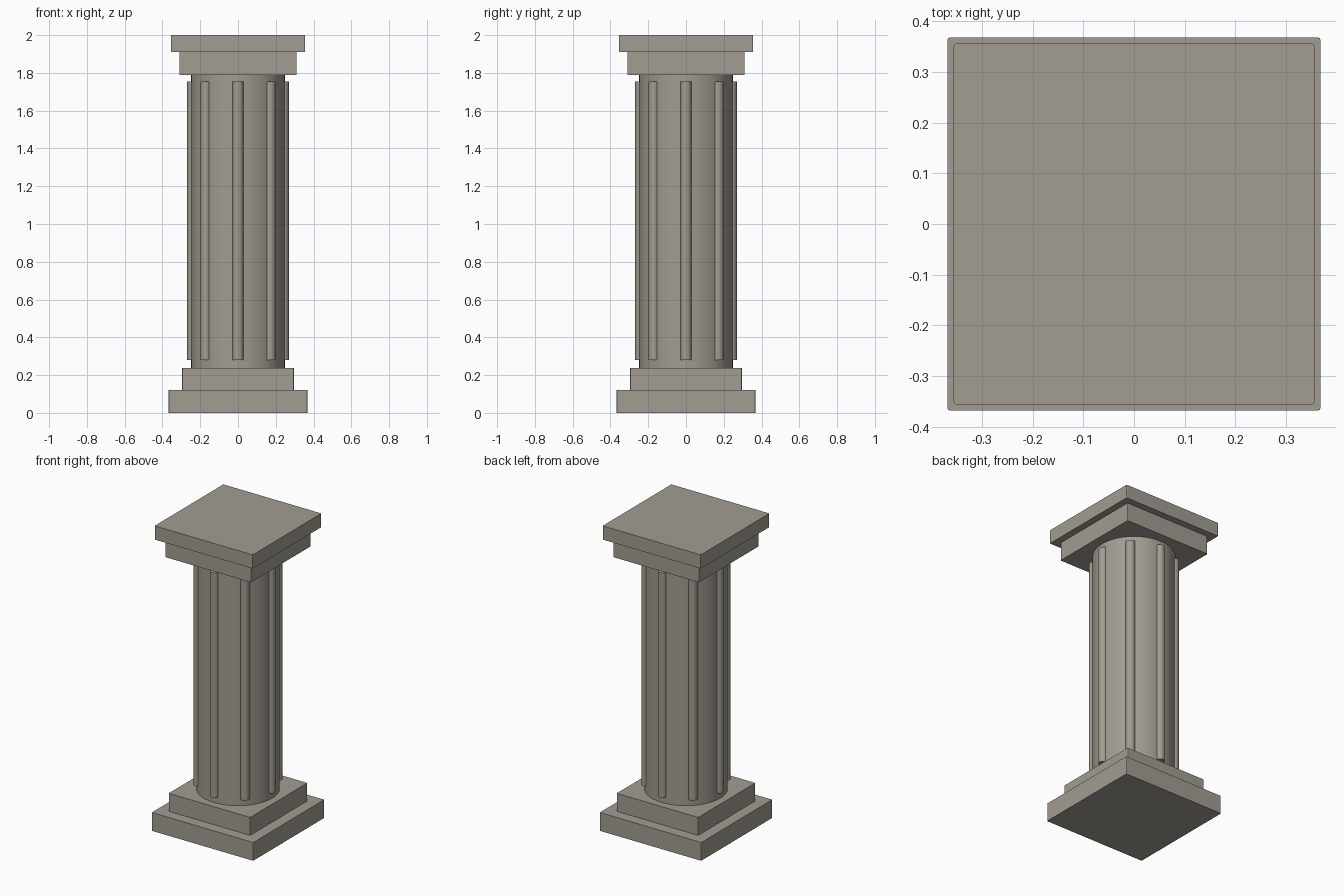
import bpy, bmesh, math

if "Cube" in bpy.data.objects:
    bpy.data.objects.remove(bpy.data.objects["Cube"])

stone = bpy.data.materials.new("warm_grey_stone")
stone.diffuse_color = (0.36, 0.335, 0.29, 1.0)
stone.use_nodes = True
stone.node_tree.nodes["Principled BSDF"].inputs["Base Color"].default_value = stone.diffuse_color


def slab(name, half, z0, z1):
    """Square slab with slightly softened upright corners."""
    bpy.ops.mesh.primitive_cube_add(size=1, location=(0, 0, (z0 + z1) / 2))
    ob = bpy.context.object
    ob.name = name
    ob.scale = (2 * half, 2 * half, z1 - z0)
    bpy.ops.object.transform_apply(location=False, rotation=False, scale=True)
    bm = bmesh.new()
    bm.from_mesh(ob.data)
    upright = [e for e in bm.edges
               if abs(e.verts[0].co.z - e.verts[1].co.z) > 0.01]
    bmesh.ops.bevel(bm, geom=upright, offset=0.005, segments=2,
                    profile=0.5, affect='EDGES')
    bm.to_mesh(ob.data)
    bm.free()
    ob.data.materials.append(stone)


def post(name, radius, z0, z1, sides, x=0.0, y=0.0):
    """Smooth upright cylinder."""
    bpy.ops.mesh.primitive_cylinder_add(
        vertices=sides, radius=radius, depth=z1 - z0,
        location=(x, y, (z0 + z1) / 2))
    ob = bpy.context.object
    ob.name = name
    bpy.ops.object.shade_smooth_by_angle(angle=math.radians(30))
    ob.data.materials.append(stone)


# Stepped base
slab("base_plinth", 0.368, 0.0, 0.12)
slab("base_step", 0.296, 0.12, 0.238)

# Round shaft with eight raised ribs
post("shaft", 0.248, 0.238, 1.79, 64)
for i in range(8):
    a = i * math.pi / 4
    post(f"shaft_rib_{i + 1}", 0.029, 0.28, 1.755, 24,
         0.24 * math.cos(a), 0.24 * math.sin(a))

# Stepped capital
slab("capital_step", 0.311, 1.79, 1.91)
slab("capital_top", 0.356, 1.91, 2.0)
